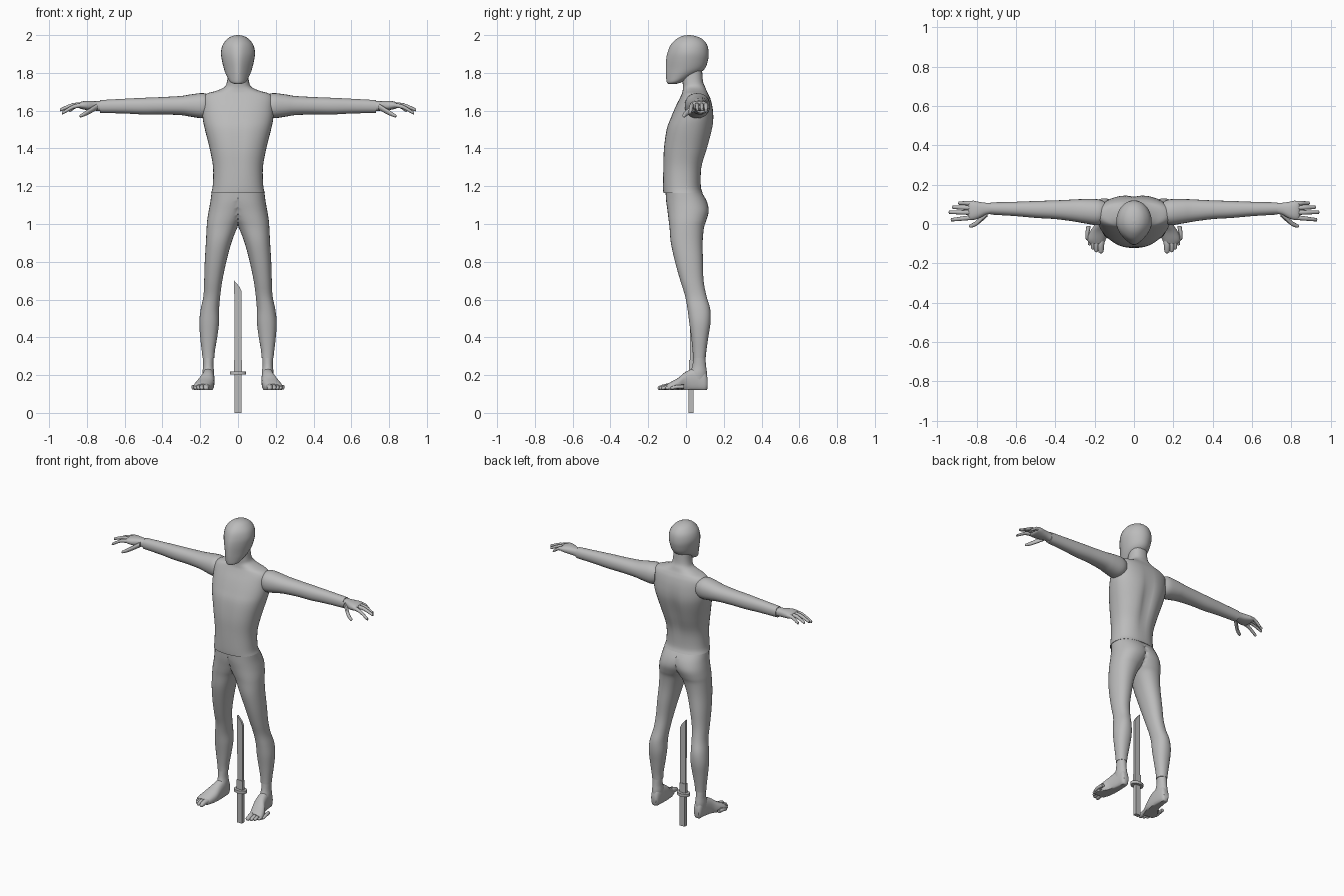
import bpy, bmesh, math
from mathutils import Vector

if "Cube" in bpy.data.objects:
    bpy.data.objects.remove(bpy.data.objects["Cube"])

grey = bpy.data.materials.new("plain grey")
grey.diffuse_color = (0.5, 0.5, 0.5, 1)
grey.use_nodes = True
grey.node_tree.nodes["Principled BSDF"].inputs["Base Color"].default_value = grey.diffuse_color


def finish(name, bm, mirror=False, angle=40):
    bmesh.ops.recalc_face_normals(bm, faces=bm.faces)
    me = bpy.data.meshes.new(name)
    bm.to_mesh(me)
    bm.free()
    me.materials.append(grey)
    me.shade_smooth()
    me.set_sharp_from_angle(angle=math.radians(angle))
    ob = bpy.data.objects.new(name, me)
    bpy.context.collection.objects.link(ob)
    if mirror:
        mod = ob.modifiers.new("mirror", 'MIRROR')
        mod.use_mirror_merge = True
        mod.merge_threshold = 0.0005
    return ob


def smooth_sections(secs, steps):
    # Catmull-Rom interpolation between the given cross-sections
    out = []
    for i in range(len(secs) - 1):
        p0, p1 = secs[max(i - 1, 0)], secs[i]
        p2, p3 = secs[i + 1], secs[min(i + 2, len(secs) - 1)]
        for k in range(steps):
            t = k / steps
            out.append([0.5 * (2 * b + (c - a) * t + (2 * a - 5 * b + 4 * c - d) * t * t
                               + (3 * b - a - 3 * c + d) * t ** 3)
                        for a, b, c, d in zip(p0, p1, p2, p3)])
    return out + [list(secs[-1])]


def loft(name, axis, secs, n=24, steps=4, power=2.0, fix=None, mirror=False):
    # section = (position on axis, low/high on 1st cross axis, low/high on 2nd)
    bm = bmesh.new()
    rings = []
    for t, a0, a1, b0, b1 in smooth_sections(secs, steps):
        ring = []
        for k in range(n):
            ang = 2 * math.pi * k / n
            c, s = math.cos(ang), math.sin(ang)
            a = (a0 + a1) / 2 + (a1 - a0) / 2 * math.copysign(abs(c) ** (2 / power), c)
            b = (b0 + b1) / 2 + (b1 - b0) / 2 * math.copysign(abs(s) ** (2 / power), s)
            co = Vector({'x': (t, a, b), 'y': (a, t, b), 'z': (a, b, t)}[axis])
            ring.append(bm.verts.new(fix(co) if fix else co))
        rings.append(ring)
    for r, q in zip(rings, rings[1:]):
        for k in range(n):
            bm.faces.new((r[k], r[(k + 1) % n], q[(k + 1) % n], q[k]))
    bm.faces.new(rings[0])
    bm.faces.new(rings[-1])
    if mirror:  # drop the hidden wall on the mirror plane
        wall = [f for f in bm.faces if all(abs(v.co.x) < 1e-5 for v in f.verts)]
        bmesh.ops.delete(bm, geom=wall, context='FACES')
        bmesh.ops.remove_doubles(bm, verts=bm.verts, dist=1e-5)
    return finish(name, bm, mirror)


def sym(rows):
    return [(z, -w, w, y0, y1) for z, w, y0, y1 in rows]


# Head: egg shaped, narrowing to the face
def face_taper(co):
    f = min(max(-co.y / 0.105, 0), 1)
    co.x *= 1 - 0.35 * f * f
    return co


loft("head", 'z', sym([
    (1.742, .025, -.095, -.05), (1.752, .046, -.102, -.02), (1.785, .062, -.106, .045),
    (1.82, .074, -.107, .098), (1.87, .086, -.105, .117), (1.91, .09, -.097, .12),
    (1.95, .08, -.08, .111), (1.98, .056, -.05, .085), (1.995, .03, -.02, .05),
    (2.0, .004, .01, .018)]), n=32, fix=face_taper)


# Torso with neck: spine groove at the back, faint chest line in front
def body_grooves(co):
    g = math.exp(-(co.x / .03) ** 2) * math.exp(-((co.z - 1.44) / .15) ** 2)
    co.y += -.02 * g if co.y > .03 else (.006 * g if co.y < -.03 else 0)
    return co


loft("torso", 'z', sym([
    (1.163, .143, -.12, .09), (1.2, .134, -.122, .08), (1.3, .132, -.122, .086),
    (1.4, .15, -.12, .116), (1.5, .175, -.105, .142), (1.56, .187, -.083, .148),
    (1.62, .19, -.057, .142), (1.665, .188, -.034, .13), (1.69, .165, -.022, .118),
    (1.705, .115, -.018, .11), (1.725, .072, -.016, .102), (1.755, .058, -.018, .09),
    (1.82, .052, -.02, .085)]), n=40, power=2.3, fix=body_grooves)


# Trousers: one half with the hip cut at the centre, mirrored
def stay_right(co):
    co.x = max(co.x, 0)
    return co


loft("trousers", 'z', [
    (1.168, -.1, .14, -.108, .083), (1.12, -.08, .146, -.105, .11),
    (1.07, -.05, .155, -.098, .12), (1.02, -.02, .163, -.092, .108),
    (.98, .004, .166, -.087, .095), (.9, .035, .17, -.08, .088),
    (.8, .062, .176, -.058, .09), (.7, .083, .179, -.03, .093),
    (.62, .094, .183, -.005, .108), (.55, .1, .197, .008, .128),
    (.48, .1, .205, .017, .13), (.4, .11, .2, .028, .118),
    (.33, .122, .192, .035, .108), (.29, .125, .188, .037, .104)],
    n=32, power=2.2, fix=stay_right, mirror=True)

# Arms
loft("arm", 'x', [
    (.15, .01, .115, 1.575, 1.68), (.185, -.006, .126, 1.56, 1.693),
    (.25, .003, .127, 1.568, 1.686), (.3, .012, .125, 1.576, 1.678),
    (.4, .025, .12, 1.58, 1.672), (.5, .031, .117, 1.58, 1.668),
    (.6, .04, .113, 1.585, 1.663), (.73, .048, .11, 1.588, 1.656)],
    power=2.2, mirror=True)

# Hands
loft("palm", 'x', [
    (.715, .053, .106, 1.595, 1.65), (.755, .046, .108, 1.6, 1.65),
    (.79, .028, .113, 1.602, 1.652), (.82, .02, .118, 1.607, 1.65),
    (.838, .024, .115, 1.612, 1.644), (.844, .04, .1, 1.62, 1.635)],
    power=2.4, mirror=True)


def digit(name, axis, path, fix=None):
    # tapered finger or toe: points are (axis position, 1st, 2nd, radius)
    t, a, b, r = path[-1]
    d = math.copysign(r * .6, t - path[0][0])
    path = path + [(t + d, a, b, r * .65), (t + 1.5 * d, a, b, r * .1)]
    loft(name, axis, [(t, a - r, a + r, b - r, b + r) for t, a, b, r in path],
         n=12, steps=3, fix=fix, mirror=True)


for name, y0, y1, tip, z in (("little_finger", .106, .106, .888, 1.602),
                             ("ring_finger", .082, .085, .918, 1.606),
                             ("middle_finger", .058, .06, .936, 1.606),
                             ("index_finger", .034, .022, .925, 1.59)):
    digit(name, 'x', [(.815, y0, 1.63, .0125), (.815 + (tip - .815) * .5,
          (y0 + y1) / 2, 1.626 + (z - 1.6) * .5, .011), (tip, y1, z, .0085)])
digit("thumb", 'x', [(.745, .055, 1.622, .017), (.785, .018, 1.598, .015),
                     (.81, -.001, 1.584, .0125), (.832, -.01, 1.573, .009)])


# Feet with flat soles
def flat_sole(co):
    co.z = max(co.z, .12)
    return co


loft("foot", 'y', [
    (.114, .14, .172, .13, .185), (.1, .13, .182, .112, .225),
    (.06, .125, .187, .108, .24), (0, .125, .2, .108, .218),
    (-.04, .13, .224, .106, .186), (-.08, .144, .236, .106, .164),
    (-.1, .152, .226, .112, .152)], power=2.4, fix=flat_sole, mirror=True)
loft("ankle", 'z', [
    (.3, .128, .186, .039, .102), (.25, .13, .185, .034, .106),
    (.21, .126, .188, .02, .111), (.16, .13, .185, 0, .11)], mirror=True)
for i, (x, tip, r) in enumerate(((.168, -.138, .016), (.192, -.135, .012),
                                 (.209, -.122, .011), (.225, -.102, .0105),
                                 (.237, -.076, .01))):
    digit("toe_%d" % (i + 1), 'y', [(tip + .065, x - .006, .138, r * 1.1),
          (tip + .03, x, .138, r), (tip, x, .131, r * .85)], fix=flat_sole)


# Sword standing between the feet
def plate(name, outline, y, thick):
    bm = bmesh.new()
    face = bm.faces.new([bm.verts.new((x, y - thick / 2, z)) for x, z in outline])
    new = bmesh.ops.extrude_face_region(bm, geom=[face])["geom"]
    bmesh.ops.translate(bm, vec=(0, thick, 0),
                        verts=[v for v in new if isinstance(v, bmesh.types.BMVert)])
    return finish(name, bm, angle=30)


def rect(w, z0, z1):
    return [(-w, z0), (w, z0), (w, z1), (-w, z1)]


plate("sword_grip", rect(.018, 0, .203), .027, .025)
plate("sword_collar", rect(.022, .215, .28), .027, .02)
plate("sword_blade", [(-.019, .22), (.019, .22), (.019, .645), (.008, .668), (-.02, .7)],
      .027, .014)
bm = bmesh.new()
bmesh.ops.create_cone(bm, cap_ends=True, segments=20, radius1=1, radius2=1, depth=1)
bmesh.ops.scale(bm, vec=(.043, .03, .018), verts=bm.verts)
bmesh.ops.translate(bm, vec=(0, .027, .211), verts=bm.verts)
finish("sword_guard", bm, angle=30)
